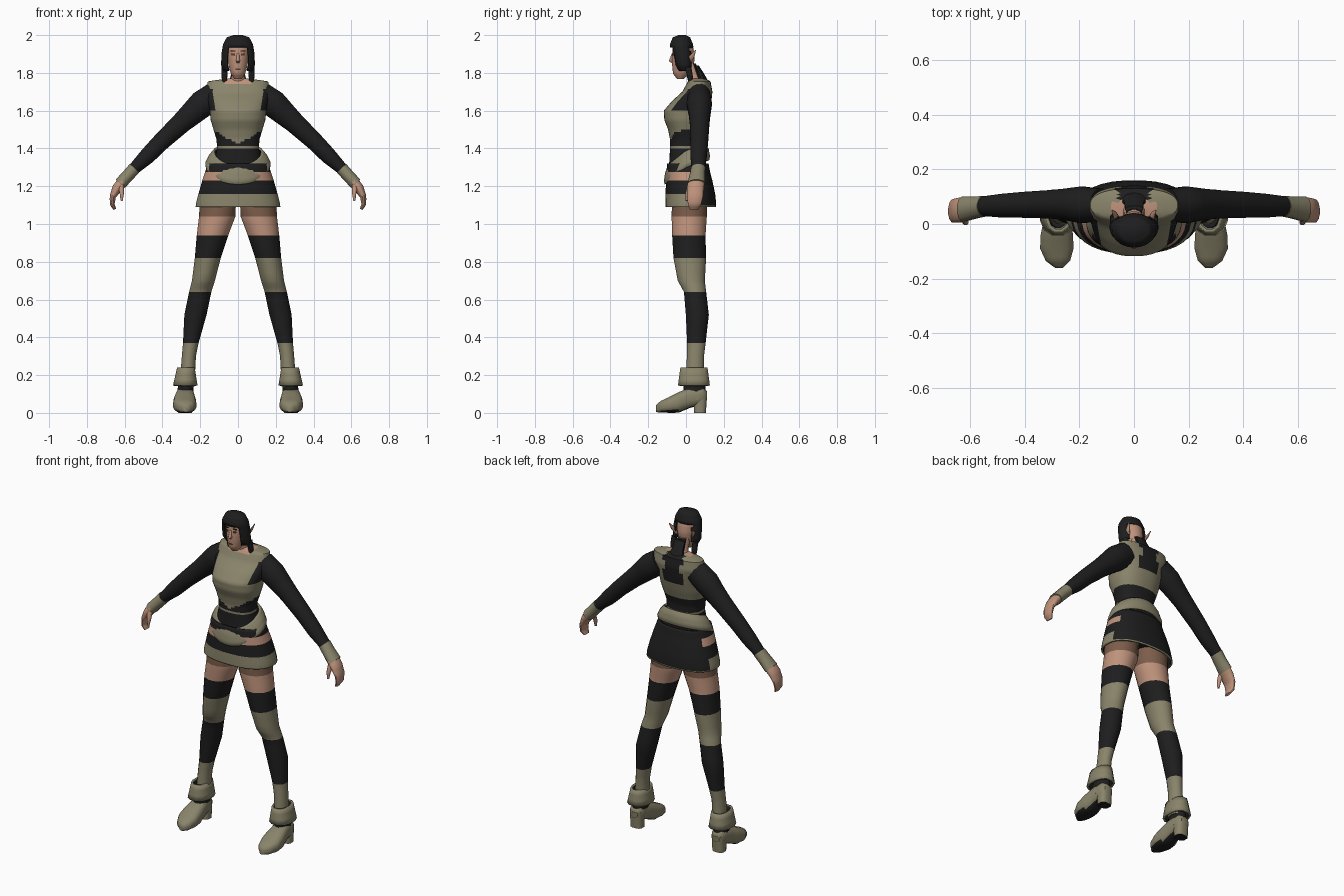
import bpy, bmesh, math
from mathutils import Vector

old = bpy.data.objects.get("Cube")
if old:
    bpy.data.objects.remove(old)


def material(name, colour):
    mat = bpy.data.materials.new(name)
    mat.use_nodes = True
    mat.diffuse_color = (*colour, 1)
    shader = next(n for n in mat.node_tree.nodes if n.type == 'BSDF_PRINCIPLED')
    shader.inputs["Base Color"].default_value = (*colour, 1)
    shader.inputs["Roughness"].default_value = 0.9
    return mat


KHAKI, SKIN, SHADE, BROWN, BLACK = range(5)
PALETTE = [material("khaki cloth", (.25, .23, .145)),
           material("skin", (.52, .29, .2)),
           material("shaded skin", (.2, .11, .07)),
           material("eye and lip brown", (.1, .045, .03)),
           material("black cloth and hair", (.013, .013, .014))]
X, Y, Z = Vector((1, 0, 0)), Vector((0, 1, 0)), Vector((0, 0, 1))


def power(value, exponent):
    return math.copysign(abs(value) ** exponent, value)


def loft(name, rows, rule, sides=16, axis='z', exponent=1.0, steps=3,
         caps=True, warp=None, side=1, wall=0):
    """Skin rings given as (x, y, z, radius, radius) in hundredths."""
    rows = [[v / 100 for v in row] for row in rows]
    fine = [[a + (b - a) * k / steps for a, b in zip(p, q)]
            for p, q in zip(rows, rows[1:]) for k in range(steps)] + [rows[-1]]
    bm = bmesh.new()
    rings = []
    for i, (x, y, z, ru, rv) in enumerate(fine):
        u, v = X, (Z if axis == 'y' else Y)
        if axis == 'path':
            before, after = fine[max(i - 1, 0)], fine[min(i + 1, len(fine) - 1)]
            u = (Vector(after[:3]) - Vector(before[:3])).cross(Y).normalized()
        ring = []
        for k in range(sides):
            a = math.tau * (k + .5) / sides
            co = Vector((x, y, z)) + u * ru * power(math.cos(a), exponent) \
                + v * rv * power(math.sin(a), exponent)
            if warp:
                co = warp(co)
            ring.append(bm.verts.new((co.x * side, co.y, co.z)))
        rings.append(ring)
    for lower, upper in zip(rings, rings[1:]):
        for k in range(sides):
            j = (k + 1) % sides
            bm.faces.new((lower[k], lower[j], upper[j], upper[k]))
    if caps:
        bm.faces.new(rings[0])
        bm.faces.new(rings[-1])
    bmesh.ops.recalc_face_normals(bm, faces=bm.faces)
    # Colour by rule; a rule giving None opens a hole
    holes = []
    for f in bm.faces:
        f.smooth = True
        colour = rule(f.calc_center_median(), f.normal) if callable(rule) else rule
        if colour is None:
            holes.append(f)
        else:
            f.material_index = colour
    bmesh.ops.delete(bm, geom=holes, context='FACES')
    mesh = bpy.data.meshes.new(name)
    bm.to_mesh(mesh)
    bm.free()
    for mat in PALETTE:
        mesh.materials.append(mat)
    mesh.set_sharp_from_angle(angle=math.radians(50))
    obj = bpy.data.objects.new(name, mesh)
    bpy.context.collection.objects.link(obj)
    if wall:
        mod = obj.modifiers.new("thickness", 'SOLIDIFY')
        mod.thickness = wall
        mod.material_offset = BLACK
    return obj


def pair(name, *args, **options):
    for label, side in (("left_", 1), ("right_", -1)):
        loft(label + name, *args, side=side, **options)


# Torso with painted bodice
def bodice(c, n):
    wide = abs(c.x)
    if c.z > 1.74 and wide < .075 and c.y < .08:
        return SKIN
    if c.z > 1.6 and c.y > .07 and wide < .06:
        return BLACK
    if 1.6 < c.z < 1.72 and wide > .125 + max(0, c.z - 1.66) * .3:
        return BLACK
    edge = 1.42 + .6 * wide if c.y < 0 else 1.5
    return KHAKI if c.z > edge or 1.4 < c.z < 1.418 else BLACK


loft("torso", [(0, 6, 177, 6, 4), (0, 7, 175.5, 16, 6), (0, 6, 170, 17, 8),
               (0, 3, 165, 16, 10.5), (0, .5, 160, 15, 12.3),
               (0, 0, 155, 14.5, 11.5), (0, .2, 150, 13, 9.7),
               (0, 0, 145, 11.5, 8.5), (0, 0, 140, 11, 8.5),
               (0, .5, 134, 12.5, 9.3), (0, 1, 126, 16, 10.5),
               (0, 2, 114, 15, 10)],
     bodice, sides=40, exponent=.85, steps=4)


# Skirt with hip cut-outs
def skirt_paint(c, n):
    if c.y > .07:
        return BLACK if c.z > 1.1 else KHAKI
    if c.z > 1.23:
        return SKIN if c.z < 1.275 else BLACK
    return BLACK if c.z > 1.16 else KHAKI


loft("skirt", [(0, 1, 132, 16, 11), (0, 1.2, 127.5, 17.5, 11.6),
               (0, 1.7, 123, 19, 12.3), (0, 2.3, 116, 21, 13.2),
               (0, 2.5, 111, 22.3, 13.5), (0, 2.5, 109, 22.5, 13.5)],
     skirt_paint, sides=32, exponent=.85, caps=False, wall=.01)


# Sagging belt
def sag(co):
    return co + Z * co.y * (.8 if co.y < 0 else .3)


loft("belt", [(0, .5, 139, 13, 10.2), (0, .5, 136, 15.5, 11.6),
              (0, .5, 132, 17.4, 12.3), (0, .5, 130, 17, 11.8)],
     KHAKI, sides=32, caps=False, warp=sag, wall=.012)


# Legs with stocking bands
def stocking(c, n):
    bands = ((1.04, SHADE), (.94, SKIN), (.82, BLACK), (.64, KHAKI), (.37, BLACK))
    return next((colour for low, colour in bands if c.z > low), KHAKI)


pair("leg", [(10.5, 2, 116, 9.8, 9.5), (11, 1.7, 104, 9.8, 9.5),
             (13.5, 1.5, 94, 8.5, 9), (16, 2, 82, 7, 8.8),
             (18.3, 2.8, 70, 6.2, 7.3), (20, 4.8, 64, 6, 6),
             (22.5, 6, 52, 6, 6.2), (25, 5.5, 37, 4.2, 5),
             (26, 5, 30, 3.8, 4.6), (27, 4.5, 14, 4, 5)], stocking)


# Boots: cuff, foot, heel
def sole(c, n):
    return BLACK if n.z < -.75 else KHAKI


pair("boot_cuff", [(27.6, 4.2, 24, 4.8, 7.4), (27.9, 4.2, 14.5, 6.7, 8.7)],
     KHAKI, sides=12, exponent=.85, caps=False, wall=.012)
pair("boot_ankle", [(27.5, 4.5, 20, 3.8, 6), (28, 4.5, 7, 4.6, 6)],
     lambda c, n: BLACK if c.z > .115 else KHAKI)
pair("boot_foot", [(28, 11, 9, 2.5, 2.5), (28, 9, 9, 4, 4.5),
                   (28, 2, 8, 5, 5.5), (28.2, -4, 5.5, 6, 5.5),
                   (28.2, -9, 4.2, 6.2, 4.2), (27.8, -13.5, 3.2, 4.5, 3.1),
                   (27.4, -16, 2.2, 1.5, 1.8)],
     sole, axis='y', exponent=.75)
pair("boot_heel", [(28, 7.5, 10, 4, 3.8), (28, 7.4, 0, 3.8, 3.2)],
     sole, sides=12, exponent=.7)

# Arms, gloves and hands
pair("sleeve", [(12, 7, 168.5, 7, 6), (19, 7, 163.5, 7.4, 6.8),
                (25, 7.2, 158, 6.4, 5.8), (30, 7.2, 153.5, 5.6, 5.3),
                (40.5, 7, 143.7, 4.8, 4.8), (48, 6.7, 136, 4.4, 4.4),
                (55.5, 6.5, 128.8, 3.1, 3.6)], BLACK, axis='path')
pair("glove", [(54.8, 6.5, 129.5, 3.5, 3.9), (58, 6, 126, 3.4, 4.1),
               (62.3, 5.5, 121.3, 3.4, 4.8)], KHAKI, axis='path', sides=12)
pair("hand", [(61, 5.5, 122.6, 2.9, 4.5), (64, 5, 119, 2.7, 4.7),
              (66.3, 4.8, 114.5, 1.7, 4.3), (66.6, 4.5, 110.5, 1.3, 3.6),
              (65.2, 4.2, 107.8, .8, 2.4)], SKIN, axis='path', sides=12)
pair("thumb", [(62, 2.5, 120.5, 1.7, 1.8), (61.5, .8, 116, 1.2, 1.3),
               (61.6, .3, 112.3, .6, .7)], SKIN, axis='path', sides=8)


# Neck, with hair behind it
loft("neck", [(0, 5.5, 174, 5, 4), (0, 4, 178, 3.6, 3.6), (0, 1.5, 185, 3.6, 3.8)],
     lambda c, n: BLACK if n.y > .45 else SKIN)
loft("nape_hair", [(0, 5.5, 184, 3.5, 1.2), (0, 7.5, 180, 3.6, 1.8),
                   (0, 9, 176, 4.8, 2.6), (0, 11.5, 171, 5, 2)],
     BLACK, sides=10)

# Head and face
loft("head", [(0, -3, 176.8, 2, 1.8), (0, -2.5, 179.5, 3.8, 4.4),
              (0, -1.6, 184, 5.1, 5.8), (0, -1.4, 188, 5.7, 6.1),
              (0, -1.6, 193, 6, 5.6), (0, -2, 197, 4.5, 3.8)], SKIN, sides=20)
loft("nose", [(0, -7, 190.5, .6, .5), (0, -7.8, 186.2, 1.1, 1.4),
              (0, -7, 185.3, .8, .6)], SKIN, sides=8)
loft("mouth", [(0, -6.9, 182.3, 1.5, .4), (0, -6.8, 181.5, 1.5, .4)],
     BROWN, sides=8)
pair("eye", [(2.5, -6.9, 190.2, 1.2, .4), (2.5, -6.9, 189.3, 1, .4)],
     BROWN, sides=8)
pair("eyebrow", [(2.7, -6.9, 191.9, 1.5, .4), (2.7, -6.9, 191.4, 1.5, .4)],
     BLACK, sides=8)
pair("ear", [(5.4, 1.5, 185, .6, .9), (6.8, 2.8, 188.5, .8, 1.8),
             (8, 5, 192, .2, .3)], SKIN, sides=8)


# Bobbed hair, open over the face and the back of the skull
def bob(c, n):
    if c.z < 1.94 and abs(c.x) < .055 and c.y < 0:
        return None
    if c.z < 1.93 and abs(c.x) < .06 and c.y > 0:
        return None
    return BLACK


loft("hair", [(0, -2, 200, 2.5, 2), (0, -2.4, 198.8, 6, 4.6),
              (0, -2.4, 195, 8, 6.2), (0, -1.8, 190, 8.8, 6),
              (0, -1.2, 184, 9, 5.4), (0, -.5, 181, 7.6, 4.2)],
     bob, sides=32, wall=.008)
pair("hair_lock", [(7.2, 1, 183, 1.6, 2), (7.2, 2.2, 178, 1.7, 1.6),
                   (7.2, 2.5, 172, .7, .6)], BLACK, sides=8)
